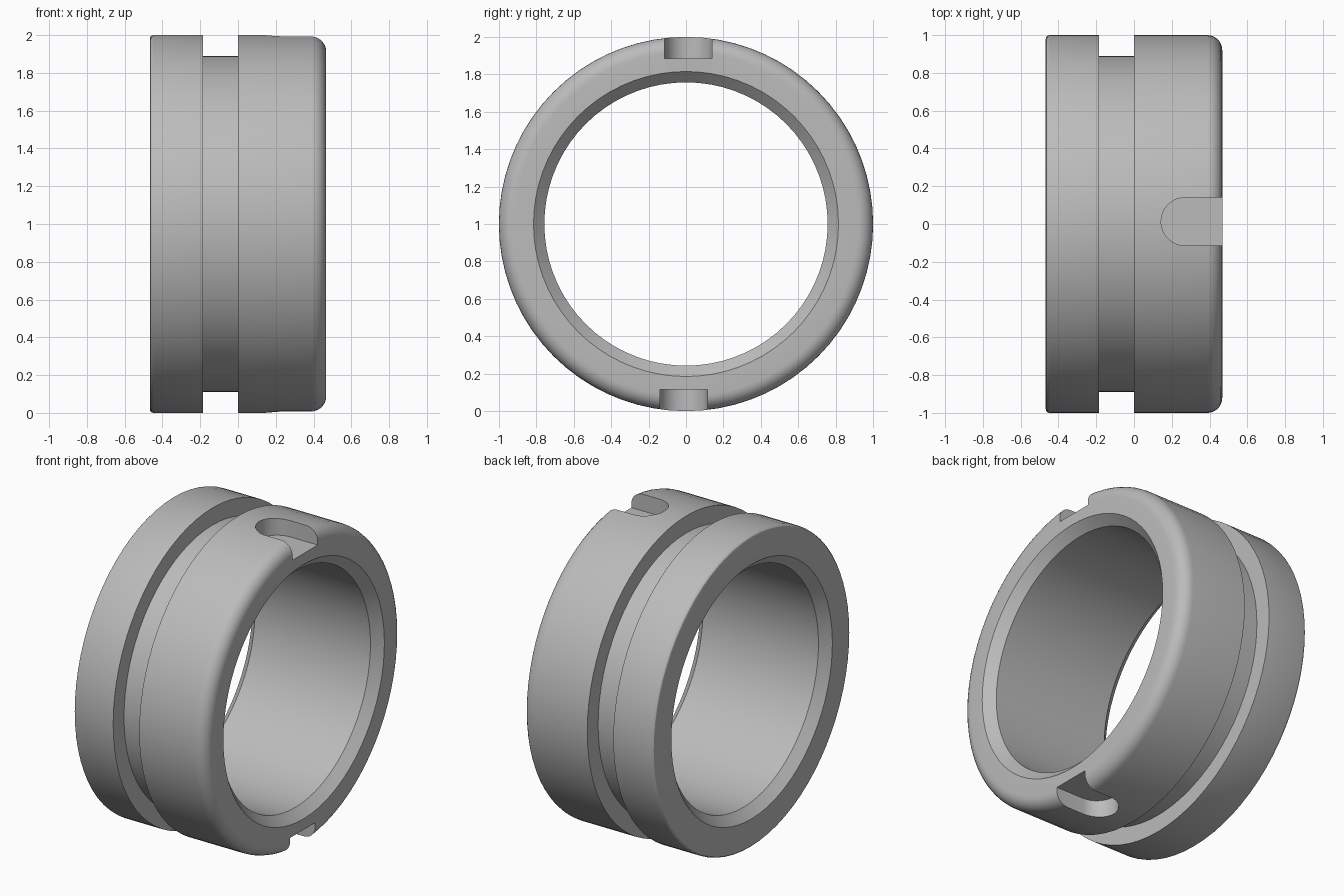
import bpy
import bmesh
from math import sin, cos, pi, radians

SEGMENTS = 72
HALF = 0.467      # half the ring's width
BORE, MOUTH = 0.757, 0.815
GROOVE_R = 0.89

if "Cube" in bpy.data.objects:
    bpy.data.objects.remove(bpy.data.objects["Cube"], do_unlink=True)

grey = bpy.data.materials.new("plain grey")
grey.use_nodes = True
colour = (0.5, 0.5, 0.5, 1)
grey.diffuse_color = colour
grey.node_tree.nodes["Principled BSDF"].inputs["Base Color"].default_value = colour


def add_object(name, bm):
    bmesh.ops.recalc_face_normals(bm, faces=bm.faces)
    mesh = bpy.data.meshes.new(name)
    bm.to_mesh(mesh)
    bm.free()
    mesh.materials.append(grey)
    obj = bpy.data.objects.new(name, mesh)
    bpy.context.collection.objects.link(obj)
    return obj


def fillet(cx, cr, radius, start, steps):
    """Quarter-round in the (x, radius) profile, turning clockwise."""
    angles = [start - pi / 2 * i / steps for i in range(steps + 1)]
    return [(cx + radius * cos(a), cr + radius * sin(a)) for a in angles]


def lathe(name, profile):
    """Turn a closed (x, radius) profile about the x axis."""
    bm = bmesh.new()
    rings = []
    for i in range(SEGMENTS):
        a = 2 * pi * i / SEGMENTS
        rings.append([bm.verts.new((x, r * sin(a), r * cos(a) + 1)) for x, r in profile])
    for i, ring in enumerate(rings):
        following = rings[(i + 1) % SEGMENTS]
        for j in range(len(profile)):
            k = (j + 1) % len(profile)
            bm.faces.new((ring[j], ring[k], following[k], following[j]))
    return add_object(name, bm)


def slot_cutter(name, side):
    """Round-ended slot, open at the +x face; side is 1 for top, -1 for bottom."""
    cx, cy, radius = 0.27, 0.013 * side, 0.127
    outline = [(HALF + 0.2, cy + radius)]
    for i in range(17):
        a = pi / 2 + pi * i / 16
        outline.append((cx + radius * cos(a), cy + radius * sin(a)))
    outline.append((HALF + 0.2, cy - radius))
    bm = bmesh.new()
    floor = bm.faces.new([bm.verts.new((x, y, 1 + 0.885 * side)) for x, y in outline])
    grown = bmesh.ops.extrude_face_region(bm, geom=[floor])["geom"]
    for v in grown:
        if isinstance(v, bmesh.types.BMVert):
            v.co.z += 0.3 * side
    cutter = add_object(name, bm)
    cutter.hide_render = True
    return cutter


# Ring body: rounded rims, outer groove and a chamfered bore
chamfer = MOUTH - BORE
profile = [(-HALF, MOUTH)]
profile += fillet(-HALF + 0.02, 0.98, 0.02, pi, 3)
profile += [(-0.185, 1), (-0.185, GROOVE_R), (0, GROOVE_R), (0, 1)]
profile += fillet(HALF - 0.08, 0.92, 0.08, pi / 2, 7)
profile += [(HALF, MOUTH), (HALF - chamfer, BORE), (-HALF + chamfer, BORE)]
ring = lathe("ring_body", profile)

# Top and bottom slots
cutters = [slot_cutter("top_slot_cutter", 1), slot_cutter("bottom_slot_cutter", -1)]
bpy.context.view_layer.objects.active = ring
for cutter in cutters:
    cut = ring.modifiers.new(cutter.name, 'BOOLEAN')
    cut.operation = 'DIFFERENCE'
    cut.solver = 'EXACT'
    cut.object = cutter
    bpy.ops.object.modifier_apply(modifier=cut.name)
    bpy.data.objects.remove(cutter, do_unlink=True)

bpy.ops.object.select_all(action='DESELECT')
ring.select_set(True)
bpy.ops.object.shade_smooth_by_angle(angle=radians(30))
